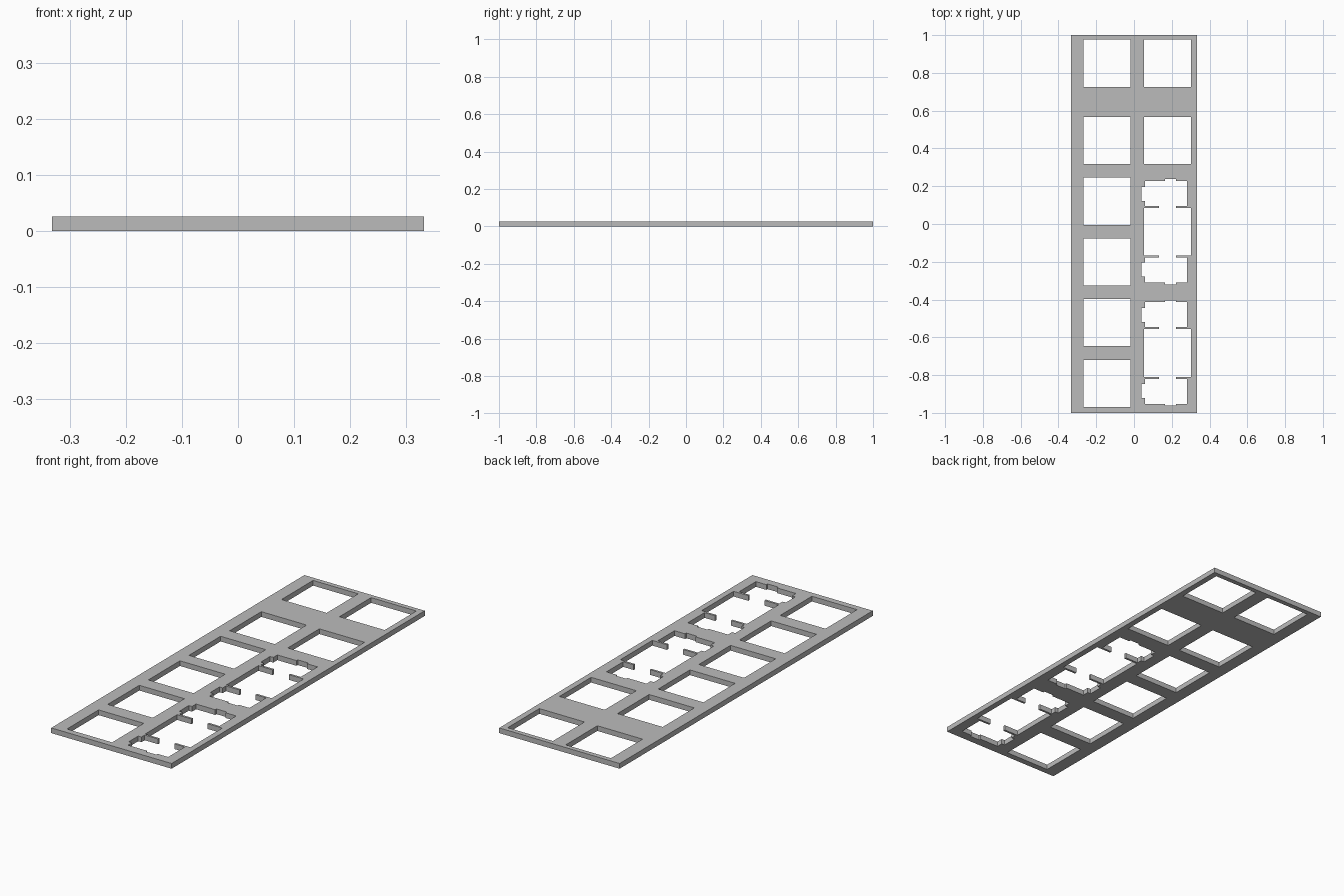
import bpy, bmesh

cube = bpy.data.objects.get("Cube")
if cube:
    bpy.data.objects.remove(cube, do_unlink=True)

THICK = 0.026
HOLE = 0.125                      # half width of a square opening
LEFT_COL, RIGHT_COL = -0.143, 0.178
ROWS = [0.851, 0.442, 0.12, -0.201, -0.522, -0.844]

grey = bpy.data.materials.new("light_grey")
grey.use_nodes = True
colour = (0.5, 0.5, 0.5, 1)
grey.diffuse_color = colour
grey.node_tree.nodes["Principled BSDF"].inputs["Base Color"].default_value = colour


def rectangle(cx, cy, hx, hy):
    return [(cx - hx, cy - hy), (cx + hx, cy - hy), (cx + hx, cy + hy), (cx - hx, cy + hy)]


def tall_opening(cx, cy):
    """Square opening joined to a notched pocket at each end, past thin prongs."""
    half = [(HOLE, 0.126), (0.044, 0.126), (0.044, 0.137), (0.102, 0.137),
            (0.102, 0.269), (0.044, 0.269), (0.044, 0.279), (-0.014, 0.279),
            (-0.014, 0.269), (-0.12, 0.269), (-0.12, 0.237), (-0.138, 0.237),
            (-0.138, 0.163), (-0.12, 0.163), (-0.12, 0.137), (-0.046, 0.137),
            (-0.046, 0.126), (-HOLE, 0.126)]
    outline = half + [(x, -y) for x, y in reversed(half)]
    return [(cx + x, cy + y) for x, y in outline]


# Outer border, square openings and the two tall openings
loops = [rectangle(0, 0, 0.333, 1)]
loops += [rectangle(LEFT_COL, y, HOLE, HOLE) for y in ROWS]
loops += [rectangle(RIGHT_COL, y, HOLE, HOLE) for y in ROWS[:2]]
loops += [tall_opening(RIGHT_COL, (ROWS[i] + ROWS[i + 1]) / 2) for i in (2, 4)]

# Fill the flat outline and extrude it to thickness
bm = bmesh.new()
for loop in loops:
    verts = [bm.verts.new((x, y, 0)) for x, y in loop]
    for a, b in zip(verts, verts[1:] + verts[:1]):
        bm.edges.new((a, b))
bmesh.ops.triangle_fill(bm, edges=bm.edges[:], use_beauty=True, normal=(0, 0, 1))
result = bmesh.ops.extrude_face_region(bm, geom=bm.faces[:], use_keep_orig=True)
top = [g for g in result["geom"] if isinstance(g, bmesh.types.BMVert)]
bmesh.ops.translate(bm, verts=top, vec=(0, 0, THICK))
bmesh.ops.recalc_face_normals(bm, faces=bm.faces[:])

mesh = bpy.data.meshes.new("mounting_plate")
bm.to_mesh(mesh)
bm.free()
mesh.materials.append(grey)
plate = bpy.data.objects.new("mounting_plate", mesh)
bpy.context.collection.objects.link(plate)
